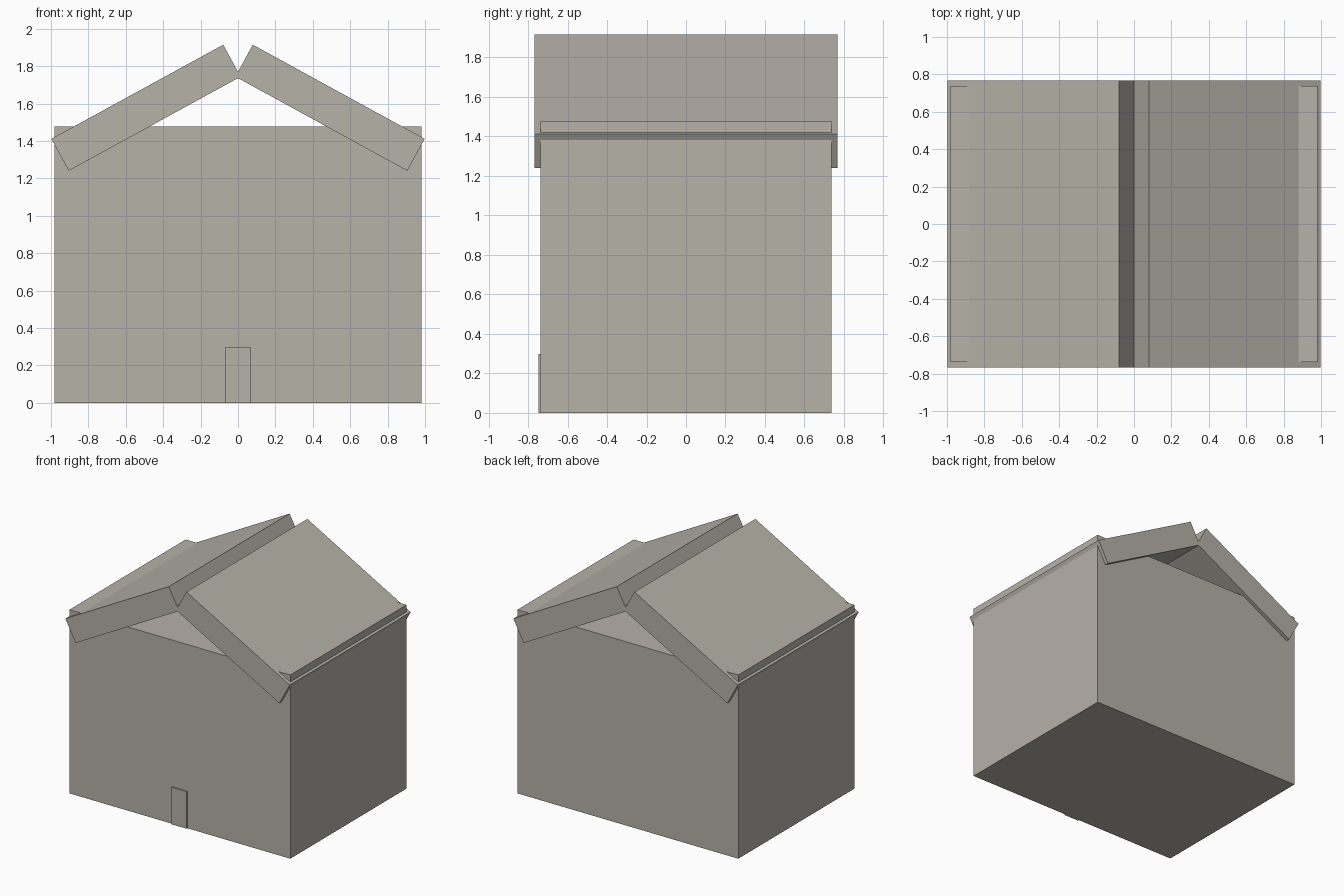
import bpy, bmesh

if "Cube" in bpy.data.objects:
    bpy.data.objects.remove(bpy.data.objects["Cube"])

stone = bpy.data.materials.new("warm_grey")
stone.diffuse_color = (0.47, 0.445, 0.395, 1)
stone.use_nodes = True
stone.node_tree.nodes["Principled BSDF"].inputs["Base Color"].default_value = stone.diffuse_color


def prism(name, profile, y0, y1):
    """Extrude an x-z profile along y."""
    bm = bmesh.new()
    face = bm.faces.new([bm.verts.new((x, y0, z)) for x, z in profile])
    ext = bmesh.ops.extrude_face_region(bm, geom=[face])
    moved = [v for v in ext["geom"] if isinstance(v, bmesh.types.BMVert)]
    bmesh.ops.translate(bm, vec=(0, y1 - y0, 0), verts=moved)
    bmesh.ops.recalc_face_normals(bm, faces=bm.faces)
    mesh = bpy.data.meshes.new(name)
    bm.to_mesh(mesh)
    bm.free()
    mesh.materials.append(stone)
    obj = bpy.data.objects.new(name, mesh)
    bpy.context.collection.objects.link(obj)
    return obj


def rect(x0, x1, z0, z1):
    return [(x0, z0), (x1, z0), (x1, z1), (x0, z1)]


# House body and the thin door slab on the front
prism("walls", rect(-0.982, 0.982, 0, 1.477), -0.738, 0.738)
prism("door", rect(-0.068, 0.066, 0, 0.298), -0.748, -0.73)

# Two thick tilted roof slabs that cross slightly at the ridge
slab = [(0.079, 1.915), (0.998, 1.412), (0.905, 1.241), (-0.014, 1.744)]
for side, sign in (("right", 1), ("left", -1)):
    prism("roof_" + side, [(sign * x, z) for x, z in slab], -0.768, 0.768)
